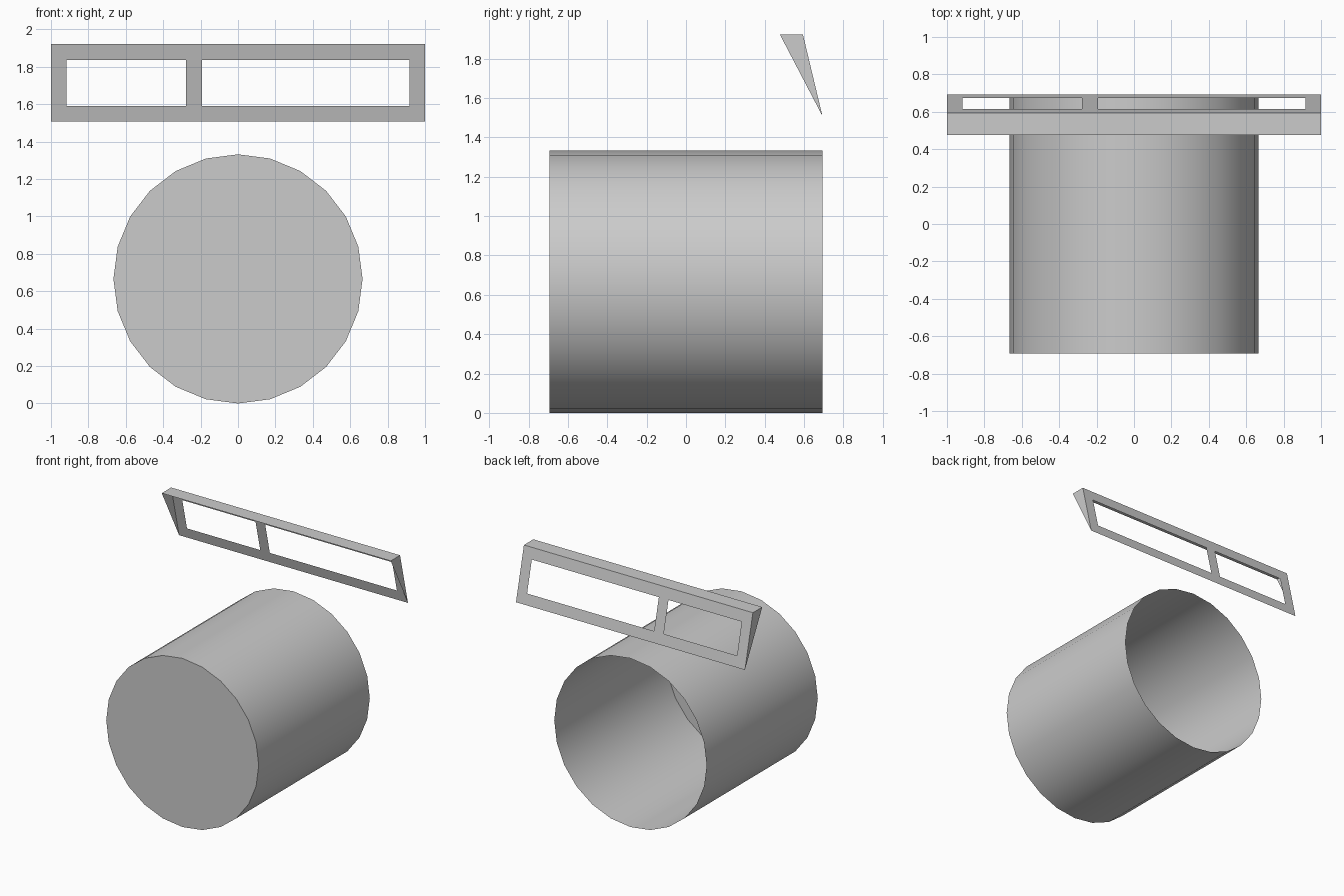
import bpy, bmesh
from mathutils import Matrix

if "Cube" in bpy.data.objects:
    bpy.data.objects.remove(bpy.data.objects["Cube"])


def finish(bm, name):
    mesh = bpy.data.meshes.new(name)
    bm.to_mesh(mesh)
    bm.free()
    obj = bpy.data.objects.new(name, mesh)
    bpy.context.collection.objects.link(obj)
    return obj


# Drum: thin 24-sided shell along y, closed at the front, open at the back
R, HALF = 0.666, 0.693
bm = bmesh.new()
turn = Matrix.Translation((0, 0, R)) @ Matrix.Rotation(1.5707963, 4, 'X')
bmesh.ops.create_cone(bm, cap_ends=True, segments=24, radius1=R, radius2=R,
                      depth=2 * HALF, matrix=turn)
back_cap = [f for f in bm.faces if f.calc_center_median().y > HALF - 0.01]
bmesh.ops.delete(bm, geom=back_cap, context='FACES_ONLY')
drum = finish(bm, "drum")
bpy.context.view_layer.objects.active = drum
drum.select_set(True)
bpy.ops.object.shade_smooth_by_angle(angle=0.6)

# Window frame: sloping thin plate with two openings, top shelf, end gussets
XS = [-1, -0.917, -0.277, -0.193, 0.917, 1]
ZS = [1.508, 1.591, 1.837, 1.922]
Y_FRONT, Y_TOP, Y_BOTTOM = 0.477, 0.594, HALF


def plate_y(z):
    return Y_BOTTOM + (Y_TOP - Y_BOTTOM) * (z - ZS[0]) / (ZS[-1] - ZS[0])


bm = bmesh.new()


def face(points):
    bm.faces.new([bm.verts.new(p) for p in points])


for i, (x0, x1) in enumerate(zip(XS, XS[1:])):
    # sloping plate cells, leaving out the two openings
    for j, (z0, z1) in enumerate(zip(ZS, ZS[1:])):
        if j == 1 and i in (1, 3):
            continue
        y0, y1 = plate_y(z0), plate_y(z1)
        face([(x1, y0, z0), (x0, y0, z0), (x0, y1, z1), (x1, y1, z1)])
    # top shelf
    z = ZS[-1]
    face([(x0, Y_FRONT, z), (x1, Y_FRONT, z), (x1, Y_TOP, z), (x0, Y_TOP, z)])

# triangular gussets at both ends
for x in (-1, 1):
    outline = [(x, plate_y(z), z) for z in ZS] + [(x, Y_FRONT, ZS[-1])]
    face(outline if x > 0 else outline[::-1])

bmesh.ops.remove_doubles(bm, verts=bm.verts, dist=0.0005)
finish(bm, "window_frame")
